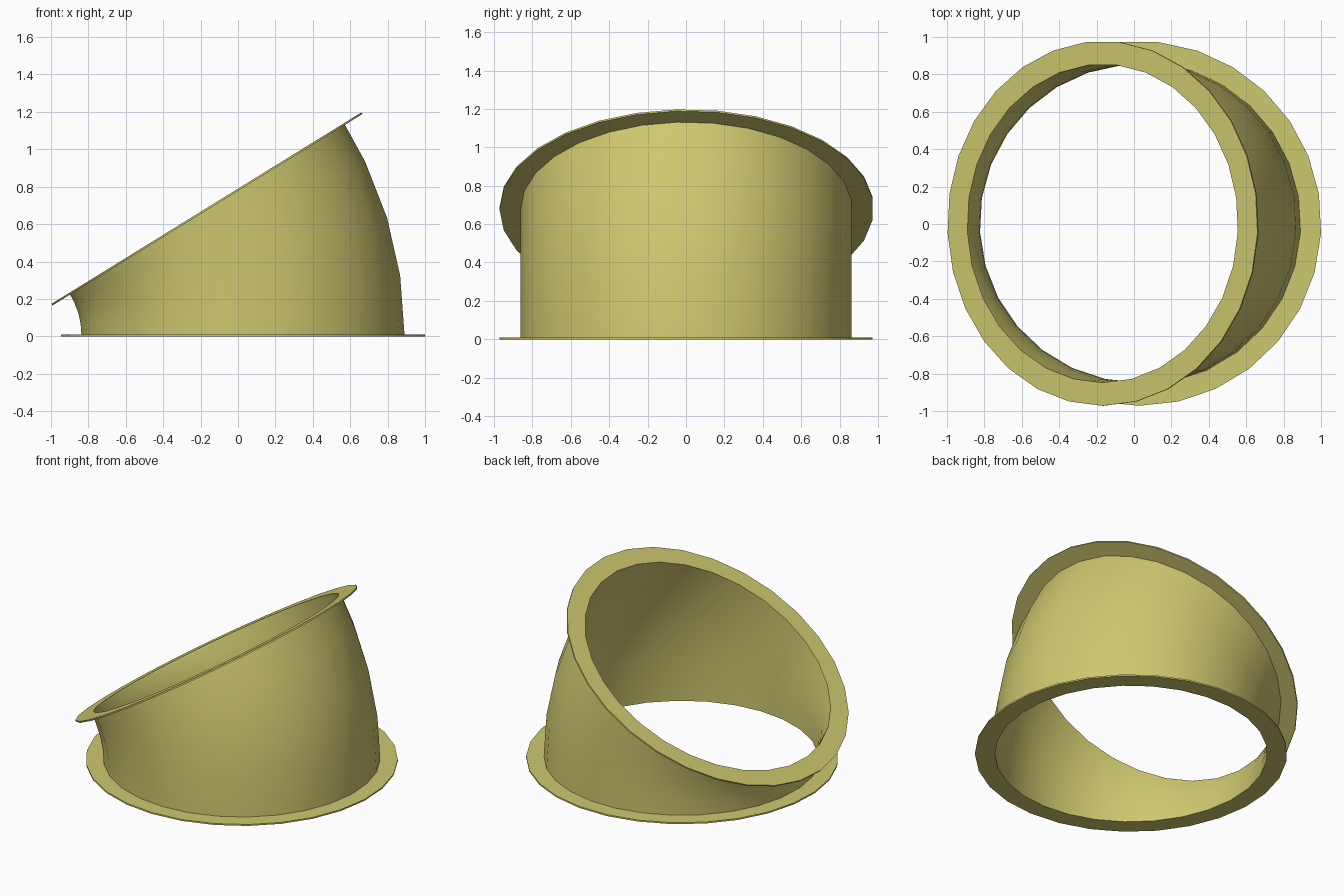
import bpy, bmesh
from math import sin, cos, pi, radians

if "Cube" in bpy.data.objects:
    bpy.data.objects.remove(bpy.data.objects["Cube"])

SIDES = 29                    # facets around the duct
PIVOT_X, BEND_R = -1.243, 1.2695
THICK = 0.01                  # flange sheet thickness
BEND = 31.7                   # bend angle in degrees
INNER, OUTER, RIM = 0.851, 0.865, 0.975

mat = bpy.data.materials.new("painted_metal")
mat.diffuse_color = (0.62, 0.58, 0.16, 1)
mat.use_nodes = True
mat.node_tree.nodes["Principled BSDF"].inputs["Base Color"].default_value = mat.diffuse_color


def ring(bm, angle, shift, r):
    """Circle on the bend plane at an angle, moved along the duct by shift."""
    a = radians(angle)
    verts = []
    for i in range(SIDES):
        t = -pi / 2 + 2 * pi * i / SIDES
        d = BEND_R + r * cos(t)
        verts.append(bm.verts.new((PIVOT_X + d * cos(a) - shift * sin(a),
                                   r * sin(t) + 0.003,
                                   THICK + d * sin(a) + shift * cos(a))))
    return verts


def sweep(name, stations):
    """Closed wall section (angle, shift, radius) carried around the duct."""
    bm = bmesh.new()
    rings = [ring(bm, *s) for s in stations]
    for k, lower in enumerate(rings):
        upper = rings[(k + 1) % len(rings)]
        for i in range(SIDES):
            j = (i + 1) % SIDES
            bm.faces.new((lower[i], lower[j], upper[j], upper[i]))
    bmesh.ops.recalc_face_normals(bm, faces=bm.faces)
    mesh = bpy.data.meshes.new(name)
    bm.to_mesh(mesh)
    bm.free()
    mesh.materials.append(mat)
    obj = bpy.data.objects.new(name, mesh)
    bpy.context.collection.objects.link(obj)
    bpy.ops.object.select_all(action='DESELECT')
    obj.select_set(True)
    bpy.context.view_layer.objects.active = obj
    bpy.ops.object.shade_smooth_by_angle(angle=radians(30))


def flange(name, angle, low, high):
    sweep(name, [(angle, low, INNER), (angle, low, RIM),
                 (angle, high, RIM), (angle, high, INNER)])


# Curved duct wall
steps = [0, 8.5, 17, 25.6, BEND]
sweep("duct_bend", [(a, 0, OUTER) for a in steps] +
      [(a, 0, INNER) for a in reversed(steps)])

# Flat collars on both ends
flange("bottom_flange", 0, -THICK, 0)
flange("top_flange", BEND, 0, THICK)
